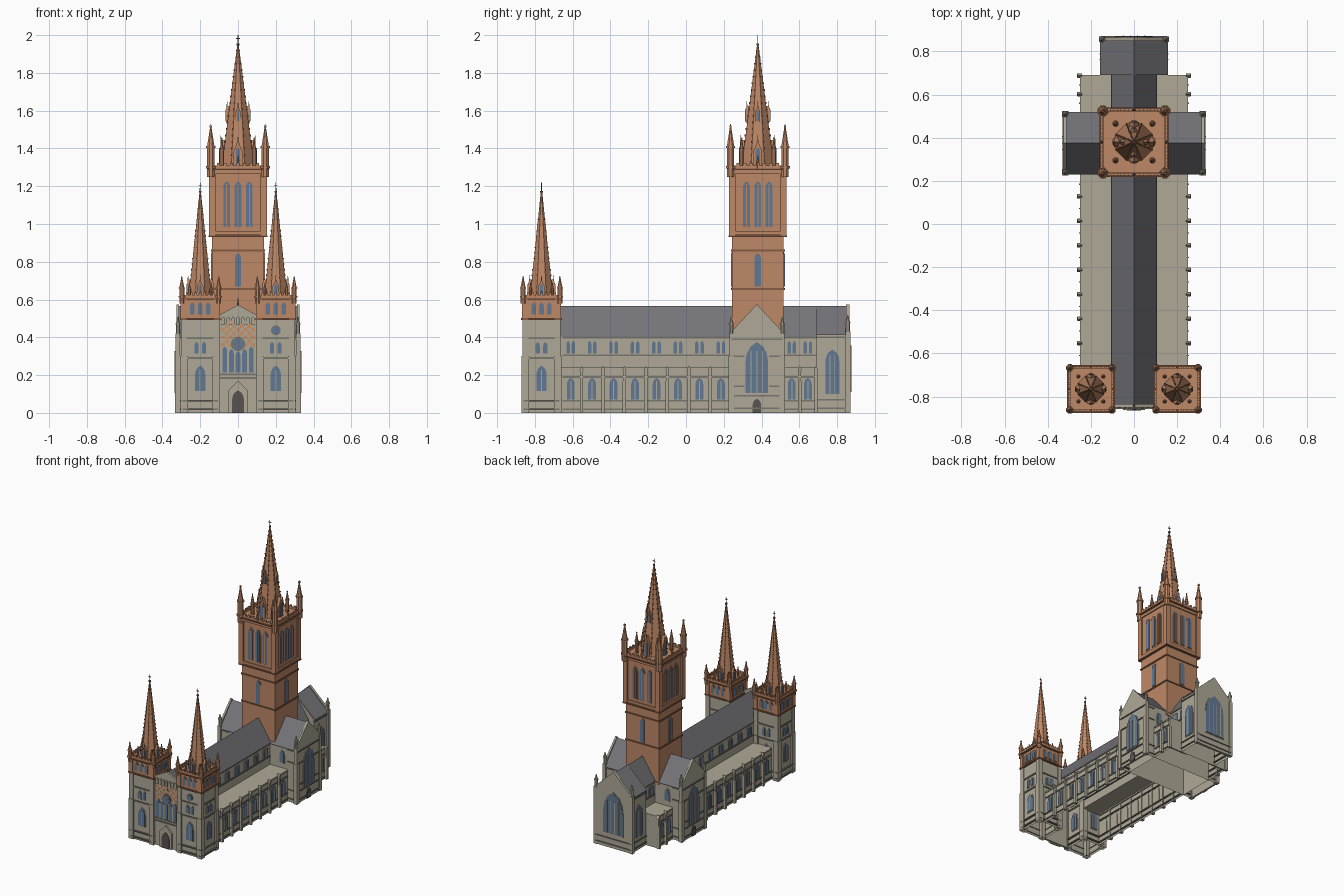
import bpy, bmesh
from math import pi, cos, sin
from mathutils import Matrix, Vector

if "Cube" in bpy.data.objects:
    bpy.data.objects.remove(bpy.data.objects["Cube"])

# Materials
def material(name, rgb):
    lin = [((c / 255 + 0.055) / 1.055) ** 2.4 for c in rgb] + [1]
    m = bpy.data.materials.new(name)
    m.use_nodes = True
    m.diffuse_color = lin
    m.node_tree.nodes["Principled BSDF"].inputs["Base Color"].default_value = lin
    return m

MATS = {n: material(n, c) for n, c in {
    "stone": (176, 169, 151), "stone trim": (122, 118, 111),
    "sandstone": (190, 136, 102), "sandstone trim": (134, 92, 68),
    "slate": (116, 116, 121), "glass": (98, 121, 147),
    "door": (88, 82, 80), "orange tile": (205, 142, 100)}.items()}
PARTS = {}

def part(name, mat):
    return PARTS.setdefault((name, mat), bmesh.new())

# Geometry helpers
def wall(x, y, turn):
    """Frame of a wall: turn 0 faces front, 1 left (+x), 2 back, 3 right (-x)."""
    return Matrix.Translation((x, y, 0)) @ Matrix.Rotation(turn * pi / 2, 4, 'Z')

def slab(bm, M, pts, d0, d1, caps=True, skip=()):
    """Extrude (u, z) points outward from depth d0 to d1; skip leaves out side faces."""
    a = [bm.verts.new(M @ Vector((u, -d0, z))) for u, z in pts]
    b = [bm.verts.new(M @ Vector((u, -d1, z))) for u, z in pts]
    n = len(pts)
    for i in range(n):
        if i not in skip:
            j = (i + 1) % n
            bm.faces.new((a[i], a[j], b[j], b[i]))
    if caps:
        bm.faces.new(a[::-1])
        bm.faces.new(b)

def rect(w, z0, z1, u=0):
    return [(u - w / 2, z0), (u + w / 2, z0), (u + w / 2, z1), (u - w / 2, z1)]

def arch(w, z0, z1, u=0):
    h, s = w / 2, z1 - min(w * 0.9, (z1 - z0) * 0.5)
    curve = [(1, 0), (0.9, 0.4), (0.6, 0.75), (0, 1)]
    right = [(u + h * a, s + (z1 - s) * b) for a, b in curve]
    left = [(2 * u - p, z) for p, z in right[-2::-1]]
    return [(u - h, z0), (u + h, z0)] + right + left

def gable(w, z0, eave, apex, u=0):
    return [(u - w / 2, z0), (u + w / 2, z0), (u + w / 2, eave), (u, apex), (u - w / 2, eave)]

def box(bm, cx, cy, hx, hy, z0, z1, open_base=False):
    slab(bm, wall(cx, cy, 0), rect(2 * hx, z0, z1), -hy, hy, skip=(0,) if open_base else ())

def cone(bm, x, y, z0, z1, r0, r1, n=8):
    M = Matrix.Translation((x, y, (z0 + z1) / 2)) @ Matrix.Rotation(pi / n, 4, 'Z')
    bmesh.ops.create_cone(bm, cap_ends=True, segments=n, radius1=r0, radius2=r1,
                          depth=z1 - z0, matrix=M)

def pinnacle(bm, x, y, z0, z1, r):
    mid = z0 + (z1 - z0) * 0.58
    cone(bm, x, y, z0, mid, r, r)
    cone(bm, x, y, mid - r * 0.4, mid, r * 1.25, r * 1.25)
    cone(bm, x, y, mid, z1, r, 0.001)
    cone(bm, x, y, z1 - r * 0.9, z1 - r * 0.4, r * 0.4, r * 0.4, 4)

def window(M, w, z0, z1, d, u=0, trim="stone", lights=1):
    slab(part("window_surrounds", trim), M, arch(w + 0.01, z0 - 0.005, z1 + 0.007, u), d - 0.003, d + 0.003)
    slab(part("windows", "glass"), M, arch(w, z0, z1, u), d, d + 0.006)
    for i in range(1, lights):
        slab(part("mullions", trim), M,
             rect(0.005, z0, z1 - w * 0.4, u - w / 2 + w * i / lights), d, d + 0.009)

def bands(M, w, d, heights, mat="stone trim", u=0, h=0.01):
    for z in heights:
        slab(part("string_courses", mat), M, rect(w, z - h / 2, z + h / 2, u), d - 0.01, d + 0.006)

# Parapet, corner pinnacles and octagonal spire that top every tower
def crown(name, cx, cy, half, z, pin, base_r, apex, tip, dormers):
    par, pins = part(name + "_parapet", "sandstone"), part(name + "_pinnacles", "sandstone")
    for t in range(4):
        M = wall(cx, cy, t)
        slab(par, M, rect(2 * half, z - 0.01, z + 0.015), half - 0.01, half)
        n = 9
        for i in range(n):
            u = (i - (n - 1) / 2) * 2 * half / n
            slab(par, M, rect(half / n, z + 0.015, z + 0.028, u), half - 0.01, half)
        bands(M, 2 * half, half, (z - 0.005,), "sandstone trim", h=0.008)
        m = M @ Vector((0, -half + 0.005, 0))
        pinnacle(pins, m.x, m.y, z, z + (pin - z) * 0.3, base_r * 0.07)
    for sx in (-1, 1):
        for sy in (-1, 1):
            o, r = half * 0.93, half * 0.135
            pinnacle(pins, cx + sx * o, cy + sy * o, z - half * 0.3, pin, r)
            cone(pins, cx + sx * o, cy + sy * o, z, z + r * 0.6, r * 1.3, r * 1.3)
            o = half * 0.55
            pinnacle(pins, cx + sx * o, cy + sy * o, z, z + (pin - z) * 0.7, r * 0.6)
    # spire with crockets on the ridges
    cone(part(name + "_spire", "sandstone"), cx, cy, z, apex, base_r, 0.004)
    crockets = part(name + "_crockets", "sandstone trim")
    for k in range(8):
        a = (k + 0.5) * pi / 4
        for i in range(1, 19):
            f = i / 19
            r = base_r * (1 - f) + 0.002
            s = base_r * 0.035
            zc = z + (apex - z) * f
            box(crockets, cx + r * cos(a), cy + r * sin(a), s, s, zc - s, zc + s * 1.6)
    # gabled dormers
    for z0, z1, w in dormers:
        reach = base_r * 0.93 * (apex - z0) / (apex - z) + 0.006
        for t in range(4):
            M = wall(cx, cy, t)
            slab(part(name + "_dormers", "sandstone"), M,
                 gable(w, z0, z0 + (z1 - z0) * 0.55, z1 - 0.015), 0, reach)
            window(M, w * 0.5, z0 + 0.005, z0 + (z1 - z0) * 0.65, reach, trim="sandstone")
            p = M @ Vector((0, -reach + 0.003, 0))
            cone(pins, p.x, p.y, z1 - 0.03, z1 + 0.01, 0.005, 0.001, 4)
    # finial cross
    fin = part(name + "_finial", "sandstone trim")
    cone(fin, cx, cy, apex - 0.01, tip, 0.003, 0.002, 6)
    cone(fin, cx, cy, apex - 0.004, apex + 0.006, 0.008, 0.008)
    box(fin, cx, cy, 0.01, 0.002, tip - 0.02, tip - 0.015)

# Nave and choir: one shell of aisles, clerestory and gabled roof
EAVE, RIDGE, AISLE = 0.41, 0.565, 0.24
for y0, y1 in ((-0.85, 0.3), (0.3, 0.69)):
    front = max(y0, -0.67)
    half = [(0.245, 0), (0.245, AISLE), (0.1, AISLE), (0.1, EAVE)]
    pts = half + [(0, RIDGE - 0.01)] + [(-u, z) for u, z in half[::-1]]
    slab(part("nave_walls", "stone"), wall(0, 0, 0), pts, -front, -y1,
         caps=False, skip=(3, 4, len(pts) - 1))
    roof = [(0.105, EAVE - 0.005), (0, RIDGE), (-0.105, EAVE - 0.005)]
    slab(part("nave_roof", "slate"), wall(0, 0, 0), roof, -y0, -y1, caps=False, skip=(2,))
for s in (-1, 1):
    box(part("choir_aisle_end", "stone"), s * 0.172, 0.685, 0.073, 0.005, 0, AISLE)

# Aisle bays with buttresses, windows and clerestory lights
bays = [-0.61 + 0.1135 * i for i in range(8)] + [0.56, 0.645]
butts = [-0.553 + 0.1135 * i for i in range(7)] + [0.602, 0.688]
for t in (1, 3):
    M = wall(0, 0, t)
    s = 1 if t == 1 else -1
    for y in bays:
        window(M, 0.042, 0.07, 0.185, 0.245, s * y, lights=2)
        for o in (-0.014, 0.014):
            window(M, 0.018, 0.315, 0.38, 0.1, s * y + o)
    for y in butts:
        b = part("aisle_buttresses", "stone")
        slab(b, M, rect(0.018, 0, 0.17, s * y), 0.24, 0.265)
        slab(b, M, rect(0.016, 0.17, 0.225, s * y), 0.24, 0.258)
        slab(b, M, gable(0.02, 0.225, 0.23, 0.25, s * y), 0.24, 0.262)
    for w, u in ((0.89, -0.21), (0.17, 0.605)):
        bands(M, w, 0.245, (0.02, 0.065, 0.19), u=s * u, h=0.008)
        bands(M, w, 0.245, (0.235,), "stone", s * u)
        bands(M, w, 0.1, (0.305, 0.4), u=s * u)

# Transepts
CY = 0.375
slab(part("transept_walls", "stone"), wall(0, CY, 1), gable(0.27, 0, EAVE, RIDGE - 0.01),
     -0.32, 0.32, caps=False, skip=(0, 2, 3))
slab(part("transept_roof", "slate"), wall(0, CY, 1),
     [(0.145, EAVE - 0.01), (0, RIDGE), (-0.145, EAVE - 0.01)], -0.32, 0.32, caps=False, skip=(2,))
for t in (1, 3):
    M = wall(0, CY, t)
    slab(part("transept_gables", "stone"), M, gable(0.28, 0, 0.425, 0.575), 0.312, 0.326)
    window(M, 0.12, 0.105, 0.375, 0.326, lights=4)
    slab(part("transept_doors", "door"), M, arch(0.045, 0, 0.075), 0.326, 0.332)
    for u in (-0.1, 0.1):
        bands(M, 0.07, 0.326, (0.14, 0.3), u=u, h=0.008)
    bands(M, 0.27, 0.326, (0.025, 0.09), h=0.008)
    bands(M, 0.27, 0.326, (0.39,), h=0.008)
    for y in (-0.135, 0.135):
        p = M @ Vector((y, -0.318, 0))
        b = part("transept_corner_piers", "stone")
        box(b, p.x, p.y, 0.015, 0.014, 0, 0.3)
        box(b, p.x, p.y, 0.012, 0.011, 0.3, 0.42)
        pinnacle(b, p.x, p.y, 0.42, 0.51, 0.012)
for t in (0, 2):
    M = wall(0, CY, t)
    for u in (-0.2, 0.2):
        window(M, 0.035, 0.28, 0.37, 0.135, u)
    for u in (-0.285, 0.285):
        bands(M, 0.08, 0.135, (0.025, 0.09, 0.3, 0.39), u=u, h=0.008)

# Chancel
slab(part("chancel_walls", "stone"), wall(0, 0, 0), gable(0.3, 0, 0.42, RIDGE - 0.005),
     -0.69, -0.86, skip=(0, 2, 3))
slab(part("chancel_roof", "slate"), wall(0, 0, 0),
     [(0.157, 0.415), (0, RIDGE + 0.002), (-0.157, 0.415)], -0.69, -0.86, caps=False, skip=(2,))
back = wall(0, 0, 2)
slab(part("chancel_gable", "stone"), back, gable(0.31, 0, 0.43, 0.575), 0.848, 0.866)
window(back, 0.16, 0.11, 0.42, 0.866, lights=5)
bands(back, 0.3, 0.866, (0.025, 0.07), h=0.008)
for t in (1, 3):
    M, s = wall(0, 0, t), 2 - t
    window(M, 0.075, 0.1, 0.335, 0.15, s * 0.775, lights=3)
    bands(M, 0.16, 0.15, (0.025, 0.07, 0.4), u=s * 0.77, h=0.008)
    b = part("chancel_corner_piers", "stone")
    box(b, s * 0.148, 0.857, 0.014, 0.013, 0, 0.43)
    pinnacle(b, s * 0.148, 0.857, 0.43, 0.52, 0.013)

# West front between the towers
front = wall(0, 0, 0)
D = 0.85
slab(part("west_front", "stone"), front, gable(0.21, 0, 0.515, 0.572), D - 0.015, D)
cone(part("west_front_finial", "stone trim"), 0, -D + 0.008, 0.565, 0.605, 0.006, 0.002, 6)
for row in range(7):
    for col in range(9):
        if (row + col) % 2 == 0:
            slab(part("checker_tiles", "orange tile"), front,
                 rect(0.02, 0.35 + row * 0.02, 0.37 + row * 0.02, (col - 4) * 0.02), D - 0.002, D + 0.002)
for i in range(7):
    slab(part("gable_arcade", "stone"), front, arch(0.02, 0.465, 0.51, (i - 3) * 0.026), D, D + 0.008)
for i in range(5):
    top = 0.35 - 0.012 * (2 - abs(i - 2))
    window(front, 0.026, 0.215, top, D, (i - 2) * 0.035)
ring = [(cos(k * pi / 8), sin(k * pi / 8)) for k in range(16)]
for mat, r, d in (("stone trim", 0.038, 0.007), ("glass", 0.029, 0.009), ("stone trim", 0.009, 0.011)):
    slab(part("rose_window", mat), front, [(r * a, 0.365 + r * b) for a, b in ring], D, D + d)
bands(front, 0.19, D, (0.205, 0.185), h=0.009)
slab(part("west_porch", "stone"), front, gable(0.1, 0, 0.12, 0.17), D, D + 0.012)
slab(part("west_door", "door"), front, arch(0.065, 0, 0.12), D + 0.01, D + 0.016)

# West towers
for s in (-1, 1):
    cx, cy, h = s * 0.2, -0.765, 0.094
    box(part("west_tower_base", "stone"), cx, cy, h, h, 0, 0.5, True)
    box(part("west_tower_belfry", "sandstone"), cx, cy, 0.098, 0.098, 0.5, 0.615)
    for px in (-1, 1):
        for py in (-1, 1):
            for z0, z1, o, k in ((0, 0.3, 0.085, 0.02), (0.3, 0.5, 0.085, 0.016)):
                box(part("west_tower_piers", "stone"), cx + px * o, cy + py * o, k, k, z0, z1, True)
            box(part("belfry_piers", "sandstone"), cx + px * 0.088, cy + py * 0.088, 0.016, 0.016, 0.5, 0.61)
    for t in range(4):
        M = wall(cx, cy, t)
        window(M, 0.055, 0.115, 0.25, h, lights=2)
        for u in (-0.02, 0.02):
            window(M, 0.022, 0.315, 0.375, h, u)
        bands(M, 0.14, h, (0.29, 0.395))
        bands(M, 0.19, h + 0.006, (0.02, 0.065), h=0.008)
        bands(M, 0.205, h + 0.008, (0.497,), "sandstone trim")
        for u in (-0.042, 0, 0.042):
            window(M, 0.024, 0.52, 0.585, 0.098, u, "sandstone")
    crown("west_tower", cx, cy, 0.105, 0.61, 0.725, 0.066, 1.17, 1.22, ((0.61, 0.72, 0.034),))
for mat, r, d in (("stone trim", 0.026, 0.004), ("glass", 0.021, 0.007)):
    slab(part("round_window", mat), wall(0.2, -0.765, 0),
         [(r * a, 0.437 + r * b) for a, b in ring], 0.094, 0.094 + d)

# Crossing tower
cx, cy = 0, 0.38
box(part("crossing_tower_lower", "sandstone"), cx, cy, 0.137, 0.137, 0.38, 0.94)
box(part("crossing_tower_belfry", "sandstone"), cx, cy, 0.141, 0.141, 0.93, 1.3)
for px in (-1, 1):
    for py in (-1, 1):
        box(part("crossing_tower_piers", "sandstone"), px * 0.136, cy + py * 0.136, 0.017, 0.017, 0.93, 1.3)
for t in range(4):
    M = wall(cx, cy, t)
    window(M, 0.034, 0.67, 0.845, 0.137, 0, "sandstone")
    bands(M, 0.285, 0.137, (0.655, 0.86), "sandstone trim")
    bands(M, 0.31, 0.148, (0.935,), "sandstone trim")
    bands(M, 0.26, 0.143, (0.952, 1.275), "sandstone", h=0.02)
    for u in (-0.06, 0, 0.06):
        window(M, 0.036, 0.985, 1.225, 0.141, u, "sandstone", 2)
crown("crossing_tower", cx, cy, 0.155, 1.295, 1.53, 0.094, 1.95, 2.0,
      ((1.295, 1.46, 0.045), (1.54, 1.64, 0.026)))

# Objects
for (name, mat), bm in PARTS.items():
    bmesh.ops.recalc_face_normals(bm, faces=bm.faces[:])
    mesh = bpy.data.meshes.new(name)
    bm.to_mesh(mesh)
    bm.free()
    mesh.materials.append(MATS[mat])
    bpy.context.collection.objects.link(bpy.data.objects.new(name, mesh))
